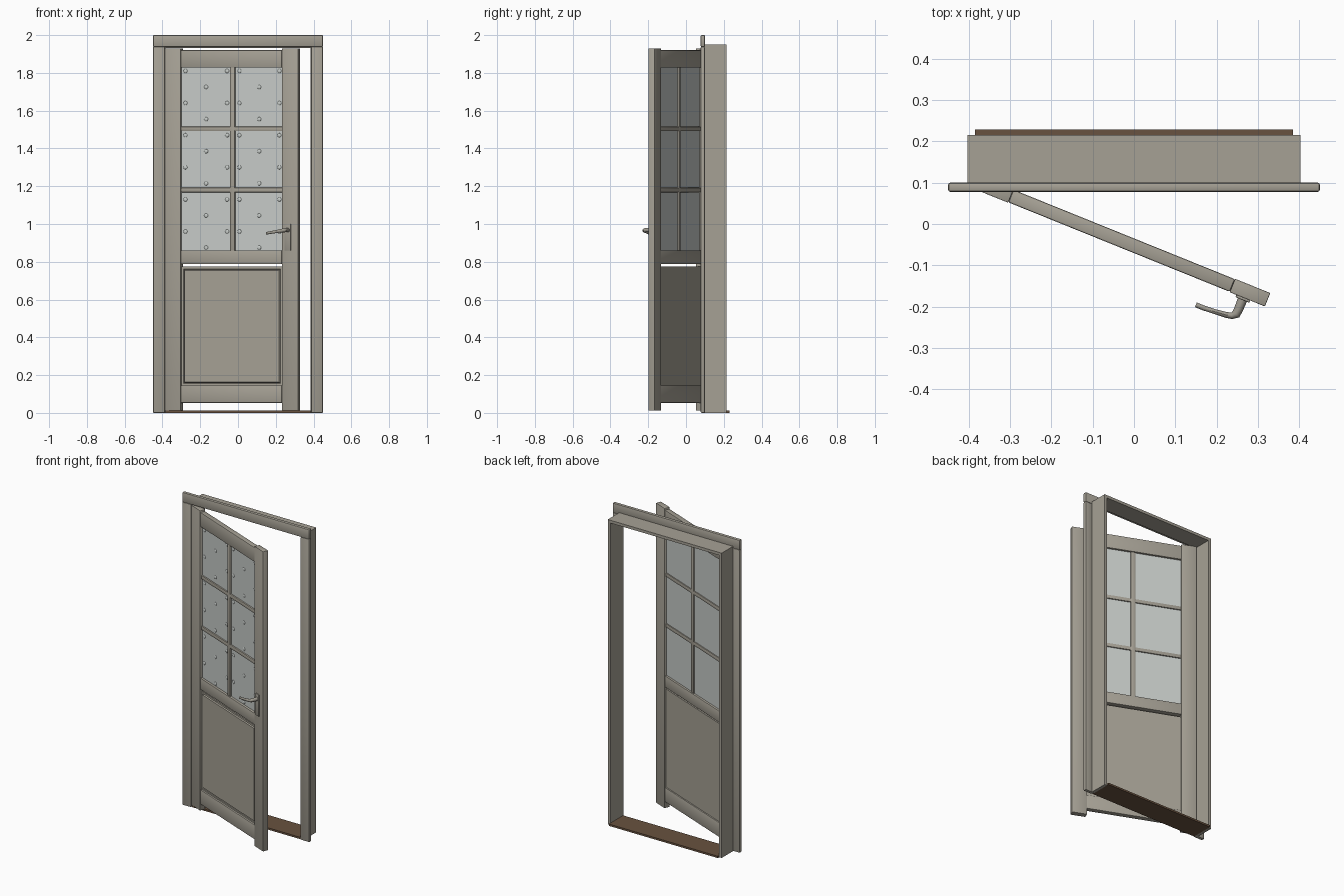
import bpy, bmesh, math
from mathutils import Matrix, Vector

if "Cube" in bpy.data.objects:
    bpy.data.objects.remove(bpy.data.objects["Cube"])


def material(name, rgb):
    m = bpy.data.materials.new(name)
    m.diffuse_color = (*rgb, 1)
    m.use_nodes = True
    m.node_tree.nodes["Principled BSDF"].inputs["Base Color"].default_value = m.diffuse_color
    return m


WOOD = material("grey_paint", (0.38, 0.355, 0.30))
GLASS = material("pale_glass", (0.57, 0.60, 0.58))
METAL = material("handle_metal", (0.34, 0.32, 0.275))
BROWN = material("brown_sill", (0.14, 0.085, 0.05))

# Door leaf space: x along the width, y = depth (0 is the front), swung open 22 degrees
LEAF = Matrix.Translation((-0.39, 0.086, 0)) @ Matrix.Rotation(math.radians(-22), 4, 'Z')
WORLD = Matrix.Identity(4)


def finish(name, bm, mat, space, smooth=True):
    bmesh.ops.transform(bm, matrix=space, verts=bm.verts)
    bmesh.ops.recalc_face_normals(bm, faces=bm.faces)
    me = bpy.data.meshes.new(name)
    bm.to_mesh(me)
    bm.free()
    ob = bpy.data.objects.new(name, me)
    bpy.context.collection.objects.link(ob)
    me.materials.append(mat)
    if smooth:
        me.shade_smooth()
        me.set_sharp_from_angle(angle=math.radians(35))
    return ob


def box_bm(lo, hi):
    bm = bmesh.new()
    bmesh.ops.create_cube(bm, size=1)
    for v in bm.verts:
        v.co = [a + (b - a) * (c + 0.5) for a, b, c in zip(lo, hi, v.co)]
    return bm


def box(name, x, y, z, mat=WOOD, space=WORLD, bevel=0.0):
    bm = box_bm((x[0], y[0], z[0]), (x[1], y[1], z[1]))
    if bevel:
        bmesh.ops.bevel(bm, geom=bm.edges[:], offset=bevel, segments=2, profile=0.5, affect='EDGES')
    return finish(name, bm, mat, space)


# Frame: front trim, jambs and sill
for s, side in ((-1, "left"), (1, "right")):
    box(side + "_trim", sorted((s * 0.387, s * 0.45)), (0.078, 0.1), (0, 1.938), bevel=0.005)
    box(side + "_jamb", sorted((s * 0.385, s * 0.403)), (0.098, 0.215), (0, 1.95))
box("head_trim", (-0.45, 0.45), (0.078, 0.1), (1.937, 2.0), bevel=0.005)
box("head_jamb", (-0.386, 0.386), (0.098, 0.215), (1.932, 1.95))
box("sill", (-0.385, 0.385), (0.085, 0.229), (0, 0.012), BROWN)

# Door leaf: stiles and rails
T, W, S = 0.035, 0.7625, 0.092
box("hinge_stile", (0, S), (0, T), (0.012, 1.93), space=LEAF, bevel=0.002)
box("lock_stile", (W - S, W), (0, T), (0.012, 1.93), space=LEAF, bevel=0.002)
for name, z in (("top_rail", (1.828, 1.92)), ("middle_rail", (0.787, 0.86)), ("bottom_rail", (0.053, 0.146))):
    box(name, (S, W - S), (0.001, T - 0.001), z, space=LEAF, bevel=0.004)

# Lower panel with a raised field on the front
bm = box_bm((S, 0.012, 0.144), (W - S, 0.026, 0.774))
bm.normal_update()
front = min(bm.faces, key=lambda f: f.calc_center_median().y)
bmesh.ops.inset_region(bm, faces=[front], thickness=0.016)
bmesh.ops.inset_region(bm, faces=[front], thickness=0.005, depth=-0.005)
bmesh.ops.inset_region(bm, faces=[front], thickness=0.006, depth=0.008)
finish("lower_panel", bm, WOOD, LEAF)

# Glazing bars
MID = 0.386
box("upright_bar", (MID - 0.014, MID + 0.014), (0.006, T - 0.006), (0.858, 1.83), space=LEAF, bevel=0.004)
BARS = (1.18, 1.504)
for z in BARS:
    box("cross_bar", (S, W - S), (0.007, T - 0.007), (z - 0.012, z + 0.012), space=LEAF, bevel=0.004)

# Glass with staggered low bumps on the front
box("glass", (S, W - S), (0.016, 0.021), (0.858, 1.83), GLASS, LEAF)
bm = bmesh.new()
for x0, x1 in ((S, MID - 0.014), (MID + 0.014, W - S)):
    for row in range(12):
        z = 1.81 - row * 0.085
        xs = ((x0 + x1) / 2,) if row % 2 else (x0 + 0.022, x1 - 0.02)
        for x in xs:
            bmesh.ops.create_uvsphere(bm, u_segments=12, v_segments=6, radius=0.011,
                                      matrix=Matrix.Translation((x, 0.016, z)) @ Matrix.Diagonal((1, 0.35, 1, 1)))
finish("glass_bumps", bm, GLASS, LEAF)

# Handle plate
U = 0.706
box("handle_plate", (U - 0.018, U + 0.018), (-0.006, 0.001), (0.86, 1.0), METAL, LEAF, 0.002)

# Handle lever: oval rings swept along a bent path (point, half width, half height)
path = [((U, 0, 0.968), 0.012, 0.012), ((U, -0.03, 0.968), 0.011, 0.011),
        ((U - 0.001, -0.043, 0.967), 0.011, 0.011), ((U - 0.009, -0.051, 0.966), 0.008, 0.010),
        ((U - 0.022, -0.054, 0.964), 0.007, 0.009), ((U - 0.05, -0.057, 0.959), 0.006, 0.008),
        ((U - 0.08, -0.059, 0.954), 0.006, 0.007), ((U - 0.1, -0.059, 0.951), 0.006, 0.007)]
bm = bmesh.new()
rings = []
N = 12
for i, (p, w, h) in enumerate(path):
    d = Vector(path[min(i + 1, len(path) - 1)][0]) - Vector(path[max(i - 1, 0)][0])
    side = Vector((d.y, -d.x, 0)).normalized()
    rings.append([bm.verts.new(Vector(p) + side * w * math.cos(a) + Vector((0, 0, h * math.sin(a))))
                  for a in (2 * math.pi * k / N for k in range(N))])
for a, b in zip(rings, rings[1:]):
    for k in range(N):
        bm.faces.new((a[k], a[(k + 1) % N], b[(k + 1) % N], b[k]))
bm.faces.new(rings[0])
bm.faces.new(rings[-1])
finish("handle_lever", bm, METAL, LEAF)
